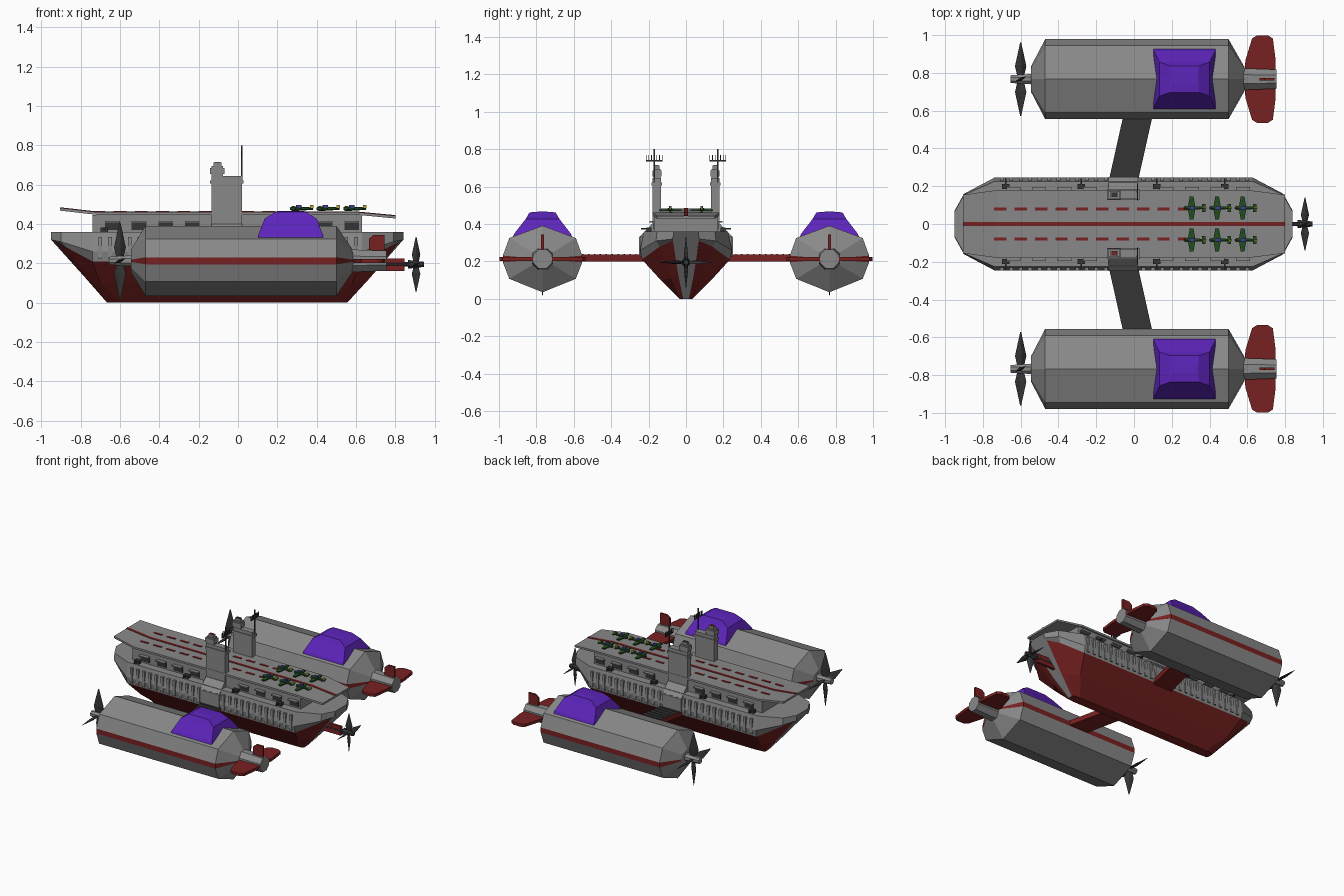
import bpy, bmesh, math
from mathutils import Matrix, Vector

cube = bpy.data.objects.get("Cube")
if cube:
    bpy.data.objects.remove(cube, do_unlink=True)


def material(name, rgb):
    m = bpy.data.materials.new(name)
    m.use_nodes = True
    m.diffuse_color = (*rgb, 1)
    m.node_tree.nodes["Principled BSDF"].inputs["Base Color"].default_value = (*rgb, 1)
    return m


GREY = material("hull_grey", (.25, .25, .25))
RED = material("dark_red", (.19, .015, .015))
DARK = material("dark_grey", (.035, .035, .035))
PURPLE = material("dome_purple", (.11, .018, .5))
GREEN = material("plane_green", (.015, .075, .015))
YELLOW = material("tail_yellow", (.5, .38, .04))
BLUE = material("canopy_blue", (.06, .05, .35))


def finish(name, bm, mats):
    bmesh.ops.recalc_face_normals(bm, faces=bm.faces)
    me = bpy.data.meshes.new(name)
    bm.to_mesh(me)
    bm.free()
    for m in mats:
        me.materials.append(m)
    ob = bpy.data.objects.new(name, me)
    bpy.context.collection.objects.link(ob)
    return ob


def loft(name, rings, mats, rule=None):
    """Skin closed rings; rule(k) gives the material slot of band k around the ring."""
    bm = bmesh.new()
    rows = [[bm.verts.new(p) for p in r] for r in rings]
    n = len(rows[0])
    for a, b in zip(rows, rows[1:]):
        for k in range(n):
            f = bm.faces.new((a[k], a[(k + 1) % n], b[(k + 1) % n], b[k]))
            f.material_index = rule(k) if rule else 0
    bm.faces.new(rows[0])
    bm.faces.new(rows[-1])
    return finish(name, bm, mats)


def boxes(name, spans, mat):
    """Boxes in one object, each given as (x0, x1, y0, y1, z0, z1)."""
    bm = bmesh.new()
    for x0, x1, y0, y1, z0, z1 in spans:
        mx = Matrix.Translation(((x0 + x1) / 2, (y0 + y1) / 2, (z0 + z1) / 2)) \
            @ Matrix.Diagonal((x1 - x0, abs(y1 - y0), z1 - z0, 1))
        bmesh.ops.create_cube(bm, size=1, matrix=mx)
    return finish(name, bm, [mat])


def plate(name, outline, axis, thick, mat):
    """Extrude a 3D outline symmetrically along an axis."""
    d = Vector(axis) * thick / 2
    return loft(name, [[Vector(p) - d for p in outline], [Vector(p) + d for p in outline]], [mat])


def tube_x(name, x0, x1, y, z, r0, r1, sides, mat):
    rings = [[(x, y + r * math.cos(a), z + r * math.sin(a))
              for a in (math.tau * (i + .5) / sides for i in range(sides))]
             for x, r in ((x0, r0), (x1, r1))]
    return loft(name, rings, [mat])


def propeller(name, x, y, z, r):
    bm = bmesh.new()
    for k in range(4):
        mx = Matrix.Translation((x, y, z)) @ Matrix.Rotation(k * math.pi / 2, 4, 'X') \
            @ Matrix.Rotation(math.radians(25), 4, 'Z') @ Matrix.Diagonal((1, .3, 1, 1))
        for z0, z1, r0, r1 in ((0, .35, .08, .17), (.35, 1, .17, .015)):
            bmesh.ops.create_cone(bm, cap_ends=True, segments=4, radius1=r0 * r, radius2=r1 * r,
                                  depth=(z1 - z0) * r,
                                  matrix=mx @ Matrix.Translation((0, 0, (z0 + z1) / 2 * r)))
    finish(name, bm, [DARK])


# Hull: each level is (x per station, half width per station, z per station)
def both(a, b, c):
    return (a, b, c, c, b, a)


rim_x = (-.95, -.9, -.74, .63, .79, .84)
levels = [
    ((-.665, -.66, -.6, .5, .55, .555), both(.015, .03, .035), both(0, 0, 0)),
    ((-.77, -.75, -.7, .58, .64, .665), both(.04, .08, .135), both(.12, .11, .1)),
    ((-.93, -.87, -.74, .63, .76, .82), both(.07, .14, .235), both(.31, .28, .21)),
    (rim_x, both(.07, .16, .245), both(.32, .31, .26)),
    (rim_x, both(.065, .155, .225), both(.36, .36, .36)),
]
rings = []
for i in range(6):
    half = [(xs[i], ys[i], zs[i]) for xs, ys, zs in levels]
    rings.append(half + [(x, -y, z) for x, y, z in reversed(half)])
hull = loft("hull", rings, [GREY, RED], lambda k: 1 if k in (0, 1, 7, 8, 9) else 0)
for f in hull.data.polygons:
    if len(f.vertices) > 4:
        f.material_index = 1 if f.center.z < .15 else 0

# Hangar under the flight deck
boxes("hangar", [(-.74, .63, -.17, .17, .35, .445)], GREY)

# Flight deck with sloping ends
deck = [(-.905, .155, .468), (-.72, .18, .447), (.6, .18, .447), (.8, .155, .428)]
loft("flight_deck", [[(x, -w, z), (x, w, z), (x, w, z + .014), (x, -w, z + .014)]
                     for x, w, z in deck], [GREY])
loft("centre_stripe", [[(x, -.01, z + .013), (x, .01, z + .013), (x, .01, z + .017),
                        (x, -.01, z + .017)] for x, w, z in deck], [RED])
boxes("deck_dashes", [(-.74 + i * .108, -.675 + i * .108, s * .08 - .008, s * .08 + .008, .459, .465)
                      for i in range(10) for s in (-1, 1)], RED)

# Stern gear
plate("hull_rudder", [(.69, 0, .16), (.845, 0, .16), (.845, 0, .225), (.7, 0, .225)], (0, 1, 0), .02, RED)
tube_x("stern_shaft", .7, .87, 0, .195, .012, .012, 8, DARK)
tube_x("stern_hub", .865, .945, 0, .195, .024, .014, 8, DARK)
propeller("stern_propeller", .905, 0, .195, .14)

for s, side in ((-1, "front"), (1, "back")):
    # Hull side details
    boxes(side + "_side_ribs", [(x, x + .02, s * .22, s * .247, .225, .335)
                                for x in (-.71 + i * .05 for i in range(27))], GREY)
    doors = [x for x in (-.675 + i * .135 for i in range(10)) if not -.2 < x < .03]
    boxes(side + "_hangar_doors", [(x, x + .075, s * .168, s * .174, .37, .405) for x in doors], DARK)
    boxes(side + "_awnings", [(x, x + .075, s * .165, s * .195, .408, .416) for x in doors], GREY)
    guns = (-.68, -.28, .12, .48)
    boxes(side + "_guns", [(x - .02, x + .02, s * .185, s * .212, .355, .382) for x in guns]
          + [(x - .004, x + .004, s * .205, s * .24, .37, .378) for x in guns], DARK)

    # Tower with sponson, funnel and mast
    profile = [(.13, .22), (.25, .235), (.25, .33), (.182, .4), (.13, .4)]
    loft(side + "_tower_base", [[(x, s * y, z) for y, z in profile] for x in (-.135, .02)], [GREY])
    boxes(side + "_tower", [(-.135, .02, s * .133, s * .178, .38, .645),
                            (-.142, .028, s * .127, s * .184, .605, .622)], GREY)
    boxes(side + "_funnel", [(-.135, -.075, s * .136, s * .175, .64, .695),
                             (-.142, -.068, s * .131, s * .18, .655, .685),
                             (-.125, -.085, s * .143, s * .168, .69, .712)], GREY)
    boxes(side + "_funnel_cap", [(-.12, -.09, s * .146, s * .165, .709, .715)], RED if s < 0 else DARK)
    prongs = [(.015, .021, s * y - .002, s * y + .002, .735, .768)
              for y in (.127, .142, .157, .185, .199, .213)]
    boxes(side + "_mast", [(.014, .022, s * .166, s * .174, .62, .8),
                           (.015, .021, s * .125, s * .215, .733, .741)] + prongs, DARK)

    # Raked strut, dark on top
    loft(side + "_strut", [[(x, s * y, .2), (x + .155, s * y, .2), (x + .155, s * y, .236),
                            (x, s * y, .236)] for x, y in ((-.14, .2), (-.055, .58))],
         [RED, DARK], lambda k: 1 if k == 2 else 0)
    boxes(side + "_strut_ribs", [(-.14 + t * .085 + .01, -.14 + t * .085 + .145,
                                  s * (.2 + t * .38), s * (.208 + t * .38), .234, .24)
                                 for t in (i / 12 for i in range(2, 12))], DARK)

    # Pod body with red side band
    py, pz = s * .767, .213
    half = [(0, .178), (.178, .112), (.212, .018), (.212, -.018), (.178, -.106), (0, -.178)]
    section = half + [(-y, z) for y, z in reversed(half[1:-1])]
    loft(side + "_pod", [[(x, py + y * k, pz + z * k) for y, z in section]
                         for x, k in ((-.545, .32), (-.47, 1), (.5, 1), (.585, .3))],
         [GREY, RED], lambda k: 1 if k in (2, 7) else 0)
    tube_x(side + "_pod_tail", .58, .755, py, pz, .062, .055, 8, GREY)
    tube_x(side + "_pod_hub", -.655, -.54, py, pz, .022, .03, 8, GREY)
    propeller(side + "_pod_propeller", -.6, py, pz, .195)

    # Tail fins
    for d in (-1, 1):
        fin = [(.585, .04), (.59, .1), (.625, .215), (.65, .231), (.71, .231), (.735, .215),
               (.75, .1), (.75, .04)]
        plate(side + "_tail_fin", [(x, py + d * y, pz) for x, y in fin], (0, 0, 1), .02, RED)
    plate(side + "_tail_rudder", [(.665, py, .22), (.745, py, .22), (.745, py, .345), (.69, py, .345),
                                  (.665, py, .325)], (0, 1, 0), .014, RED)

    # Faceted dome
    tiers = [(.1, .435, .165, .318), (.105, .43, .15, .35), (.135, .4, .09, .427), (.19, .345, .07, .462),
             (.2, .335, .02, .466)]
    loft(side + "_dome", [[(a, py - w, z), (b, py - w, z), (b, py + w, z), (a, py + w, z)]
                          for a, b, w, z in tiers], [PURPLE])

    # Parked planes
    for i in range(3):
        px, y = .265 + i * .135, s * .085
        n = side + "_plane_" + str(i + 1)
        tube_x(n + "_body", px + .01, px + .115, y, .478, .013, .006, 6, GREEN)
        tube_x(n + "_nose", px, px + .012, y, .478, .006, .012, 6, DARK)
        wing = [(px + .022, y - .015), (px + .03, y - .06), (px + .05, y - .06), (px + .06, y),
                (px + .05, y + .06), (px + .03, y + .06), (px + .022, y + .015)]
        plate(n + "_wing", [(a, b, .474) for a, b in wing], (0, 0, 1), .007, GREEN)
        boxes(n + "_tailplane", [(px + .095, px + .113, y - .022, y + .022, .477, .482)], GREEN)
        boxes(n + "_canopy", [(px + .03, px + .058, y - .007, y + .007, .485, .496)], BLUE)
        boxes(n + "_tail_tip", [(px + .1, px + .118, y - .004, y + .004, .48, .496)], YELLOW)
